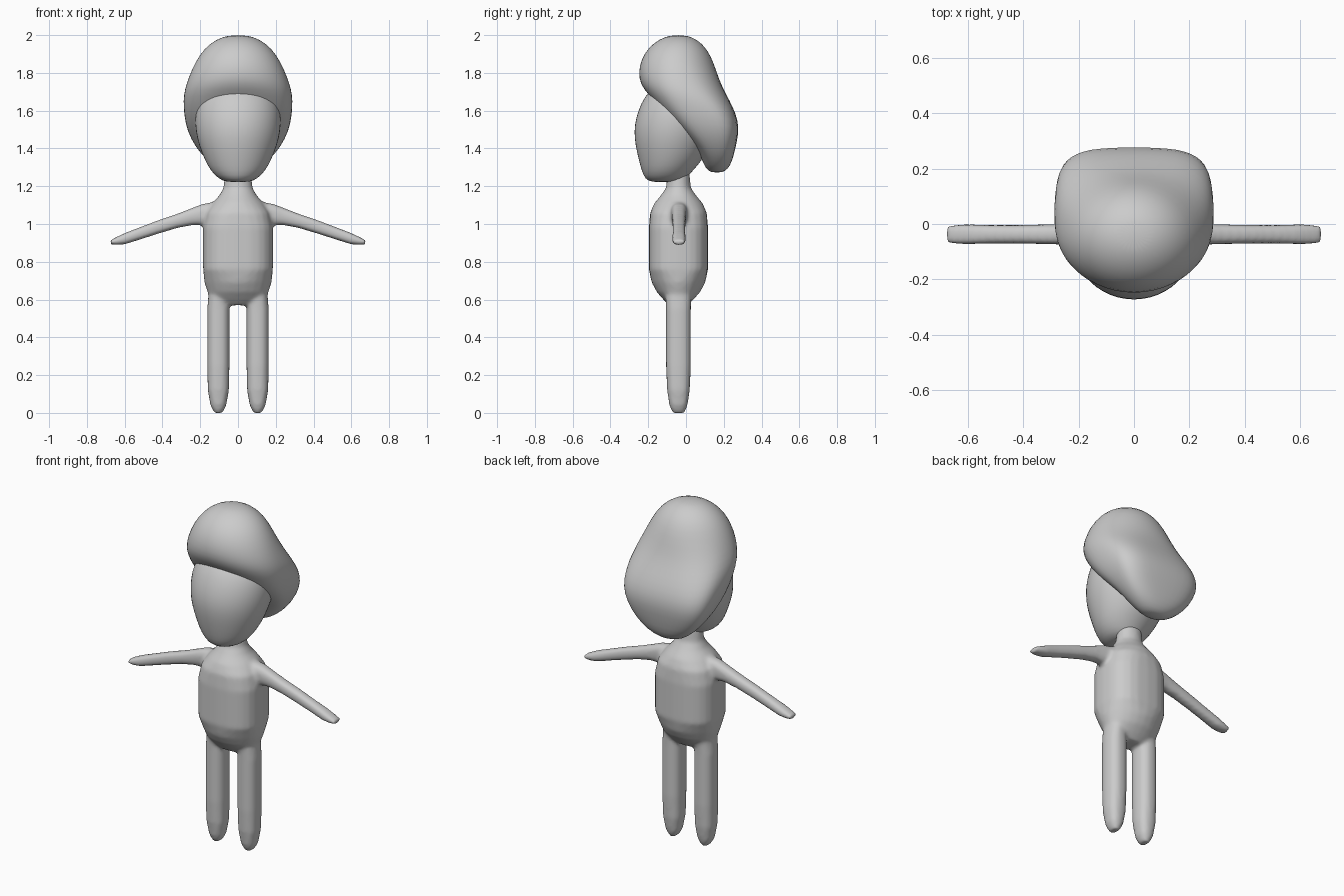
import bpy, bmesh, math
from mathutils import Vector

if "Cube" in bpy.data.objects:
    bpy.data.objects.remove(bpy.data.objects["Cube"], do_unlink=True)

clay = bpy.data.materials.new("light grey clay")
clay.use_nodes = True
GREY = (0.6, 0.6, 0.6, 1)
clay.diffuse_color = GREY
clay.node_tree.nodes["Principled BSDF"].inputs["Base Color"].default_value = GREY
SIDES = 24


def power(value, n):
    return math.copysign(abs(value) ** (2 / n), value)


def ring(front, back, width, n_front=2, n_back=2, x=0):
    """Rounded cross-section spanning two (y, z) points, with a half width in x."""
    f, b = Vector((x, *front)), Vector((x, *back))
    centre, u, v = (f + b) / 2, Vector((width, 0, 0)), (b - f) / 2
    points = []
    for i in range(SIDES):
        a = 2 * math.pi * i / SIDES
        n = n_back if math.sin(a) > 0 else n_front
        points.append(centre + u * power(math.cos(a), n) + v * power(math.sin(a), n))
    return points


def flat_ring(z, width, depth, n=2, x=0, y=-0.04):
    return ring((y - depth, z), (y + depth, z), width, n, n, x)


def add_loft(bm, rings):
    loops = [[bm.verts.new(p) for p in r] for r in rings]
    for a, b in zip(loops, loops[1:]):
        for i in range(SIDES):
            j = (i + 1) % SIDES
            bm.faces.new((a[i], a[j], b[j], b[i]))
    bm.faces.new(loops[0])
    bm.faces.new(loops[-1])


def finish(name, bm):
    bmesh.ops.recalc_face_normals(bm, faces=bm.faces)
    mesh = bpy.data.meshes.new(name)
    bm.to_mesh(mesh)
    bm.free()
    mesh.materials.append(clay)
    mesh.shade_smooth()
    obj = bpy.data.objects.new(name, mesh)
    bpy.context.collection.objects.link(obj)
    return obj


# Body: torso and neck, legs and arms fused into one soft skin
bm = bmesh.new()
add_loft(bm, [flat_ring(*r) for r in (
    (0.57, 0.10, 0.05), (0.60, 0.14, 0.08), (0.64, 0.162, 0.115), (0.69, 0.178, 0.142),
    (0.76, 0.185, 0.157, 2.6), (0.98, 0.185, 0.157, 2.6), (1.06, 0.17, 0.15, 2.4),
    (1.11, 0.138, 0.128), (1.15, 0.10, 0.095), (1.19, 0.078, 0.066), (1.28, 0.068, 0.058))])
for side in (-1, 1):
    add_loft(bm, [flat_ring(*r, x=side * 0.104) for r in (
        (0.0, 0.022, 0.032, 2.5), (0.04, 0.042, 0.048, 2.5), (0.12, 0.056, 0.06, 2.5),
        (0.25, 0.059, 0.066, 2.4), (0.55, 0.059, 0.066, 2.4), (0.66, 0.05, 0.07))])
    arm = []
    for x, z, depth, height in (
            (0.08, 1.065, 0.05, 0.06), (0.19, 1.05, 0.042, 0.056), (0.24, 1.04, 0.038, 0.046),
            (0.32, 1.017, 0.036, 0.038), (0.42, 0.985, 0.034, 0.036), (0.52, 0.95, 0.034, 0.033),
            (0.60, 0.922, 0.037, 0.03), (0.64, 0.911, 0.036, 0.022), (0.676, 0.903, 0.03, 0.012)):
        arm.append([Vector((side * x, -0.037 + depth * power(math.cos(a), 2.6),
                            z + height * power(math.sin(a), 2.6)))
                    for a in (2 * math.pi * i / SIDES for i in range(SIDES))])
    add_loft(bm, arm)
body = finish("body", bm)
skin = body.modifiers.new("Fuse", 'REMESH')
skin.mode = 'VOXEL'
skin.voxel_size = 0.011
skin.use_smooth_shade = True
relax = body.modifiers.new("Relax", 'SMOOTH')
relax.factor = 0.5
relax.iterations = 6

# Head: egg shape with a narrow, blunt chin
bm = bmesh.new()
add_loft(bm, [ring(*r) for r in (
    ((-0.18, 1.22), (-0.03, 1.222), 0.06), ((-0.217, 1.237), (0.0, 1.24), 0.102),
    ((-0.235, 1.28), (0.035, 1.28), 0.145), ((-0.252, 1.34), (0.09, 1.34), 0.178),
    ((-0.27, 1.42), (0.13, 1.42), 0.21), ((-0.277, 1.49), (0.16, 1.49), 0.226),
    ((-0.268, 1.56), (0.17, 1.56), 0.23), ((-0.24, 1.64), (0.16, 1.63), 0.22),
    ((-0.195, 1.71), (0.13, 1.71), 0.185), ((-0.11, 1.77), (0.06, 1.77), 0.1))])
head = finish("head", bm)

# Hair: big rounded quiff sweeping down to a boxy back
bm = bmesh.new()
add_loft(bm, [ring(*r) for r in (
    ((-0.08, 2.0), (0.0, 2.0), 0.045), ((-0.14, 1.98), (0.06, 1.978), 0.115),
    ((-0.2, 1.935), (0.115, 1.925), 0.18), ((-0.24, 1.87), (0.15, 1.85), 0.227),
    ((-0.254, 1.8), (0.178, 1.76), 0.262, 2, 2.3), ((-0.243, 1.74), (0.212, 1.69), 0.284, 2.1, 2.6),
    ((-0.205, 1.69), (0.25, 1.62), 0.292, 2.4, 3), ((-0.13, 1.6), (0.276, 1.55), 0.287, 3, 3.4),
    ((-0.04, 1.5), (0.28, 1.48), 0.27, 3.2, 3.4), ((0.05, 1.41), (0.262, 1.4), 0.225, 3, 3),
    ((0.085, 1.34), (0.245, 1.33), 0.165, 2.5, 2.5), ((0.105, 1.29), (0.22, 1.288), 0.1),
    ((0.135, 1.272), (0.19, 1.272), 0.05))])
hair = finish("hair", bm)

for obj in (head, hair):
    sub = obj.modifiers.new("Soften", 'SUBSURF')
    sub.levels = sub.render_levels = 1
